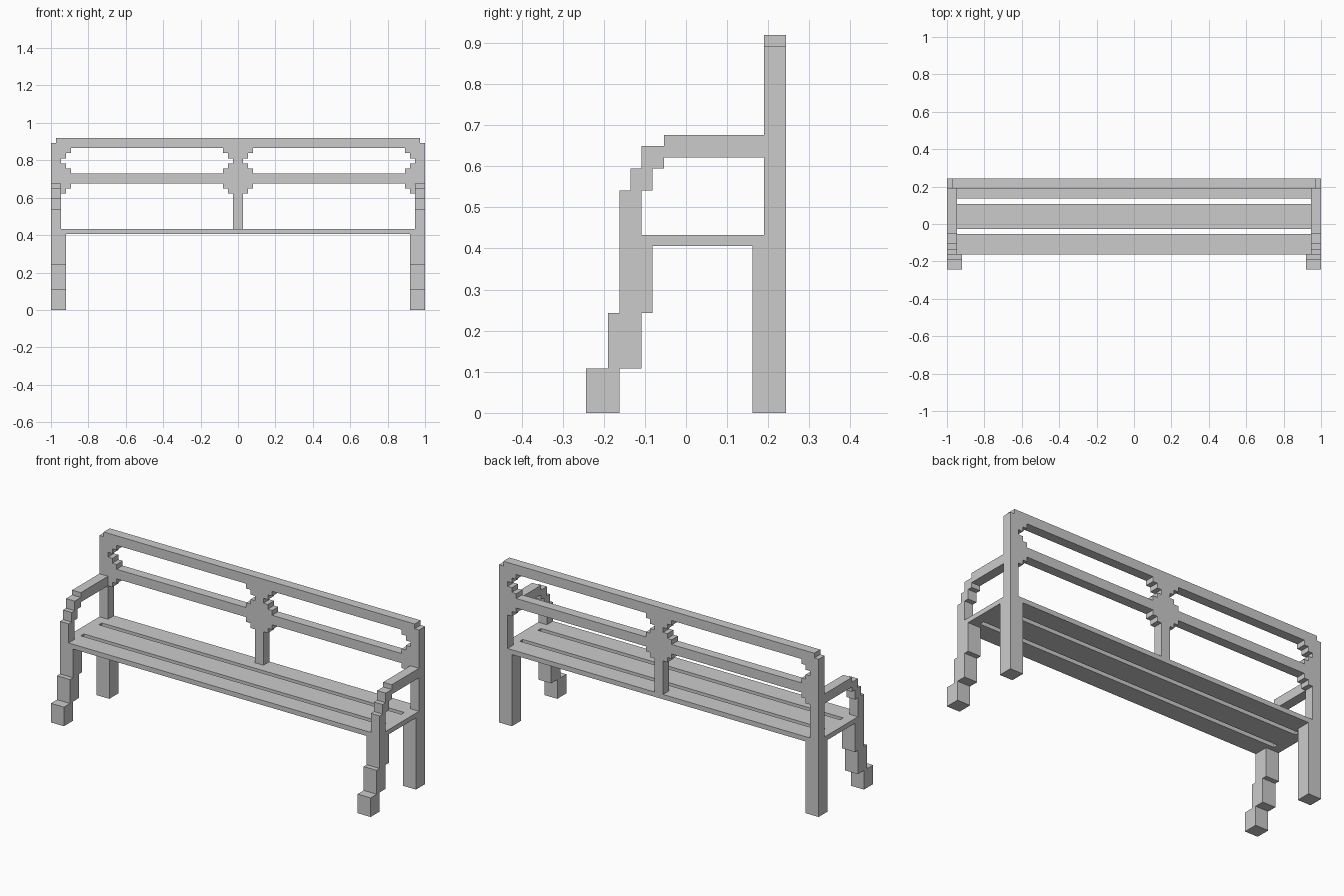
import bpy, bmesh
from mathutils import Vector

if "Cube" in bpy.data.objects:
    bpy.data.objects.remove(bpy.data.objects["Cube"])

U = 2 / 74  # block size: every edge lies on this grid


def plate(name, loops, lo, hi, place):
    """Extrude outline (plus holes) from lo to hi; place maps (a, b, depth) to xyz."""
    curve = bpy.data.curves.new(name, 'CURVE')
    curve.dimensions = '2D'
    curve.fill_mode = 'BOTH'
    curve.extrude = (hi - lo) / 2
    for loop in loops:
        s = curve.splines.new('POLY')
        s.points.add(len(loop) - 1)
        for p, (a, b) in zip(s.points, loop):
            p.co = (a, b, 0, 1)
        s.use_cyclic_u = True
    tmp = bpy.data.objects.new(name + "_outline", curve)
    bpy.context.collection.objects.link(tmp)
    bpy.context.view_layer.update()
    mesh = bpy.data.meshes.new_from_object(
        tmp.evaluated_get(bpy.context.evaluated_depsgraph_get()))
    bpy.data.objects.remove(tmp)
    bm = bmesh.new()
    bm.from_mesh(mesh)
    for v in bm.verts:
        v.co = Vector(place(v.co.x, v.co.y, v.co.z + (lo + hi) / 2)) * U
    bmesh.ops.remove_doubles(bm, verts=bm.verts, dist=1e-4)
    bmesh.ops.recalc_face_normals(bm, faces=bm.faces)
    for f in bm.faces:
        f.smooth = False
    bm.to_mesh(mesh)
    bm.free()
    mesh.name = name
    obj = bpy.data.objects.new(name, mesh)
    bpy.context.collection.objects.link(obj)
    return obj


def rect(a0, a1, b0, b1):
    return [(a0, b0), (a1, b0), (a1, b1), (a0, b1)]


def flip(pts):
    return [(-a, b) for a, b in reversed(pts)]


# Seat with two slots between the slats
plate("seat", [rect(-37, 37, -6, 9), rect(-35, 35, -2, -1), rect(-35, 35, 4, 5)],
      15, 16, lambda a, b, d: (a, b, d))

# Backrest: posts, rails and stepped ornaments in one outline with two windows
half = [(1, 16), (1, 23), (2, 23), (2, 24), (3, 24), (3, 25), (33, 25), (33, 24),
        (34, 24), (34, 23), (35, 23), (35, 16), (37, 16), (37, 33), (36, 33), (36, 34)]
window = [(3, 27), (33, 27), (33, 28), (34, 28), (34, 29), (35, 29), (35, 30),
          (34, 30), (34, 31), (33, 31), (33, 32), (3, 32), (3, 31), (2, 31),
          (2, 30), (1, 30), (1, 29), (2, 29), (2, 28), (3, 28)]
plate("backrest", [half + flip(half), window, flip(window)],
      7, 9, lambda a, b, d: (a, d, b))

# Stepped front leg and armrest, side profiles
leg = [(-9, 0), (-6, 0), (-6, 4), (-4, 4), (-4, 9), (-3, 9), (-3, 15),
       (-6, 15), (-6, 9), (-7, 9), (-7, 4), (-9, 4)]
arm = [(-6, 16), (-4, 16), (-4, 20), (-3, 20), (-3, 22), (-2, 22), (-2, 23), (7, 23),
       (7, 25), (-2, 25), (-2, 24), (-4, 24), (-4, 22), (-5, 22), (-5, 20), (-6, 20)]

for side, s in (("left", -1), ("right", 1)):
    def place(a, b, d, s=s):
        return (s * d, a, b)
    plate("front_leg_" + side, [leg], 34, 37, place)
    plate("back_leg_" + side, [rect(6, 9, 0, 15)], 34, 37, place)
    plate("armrest_" + side, [arm], 35, 37, place)
